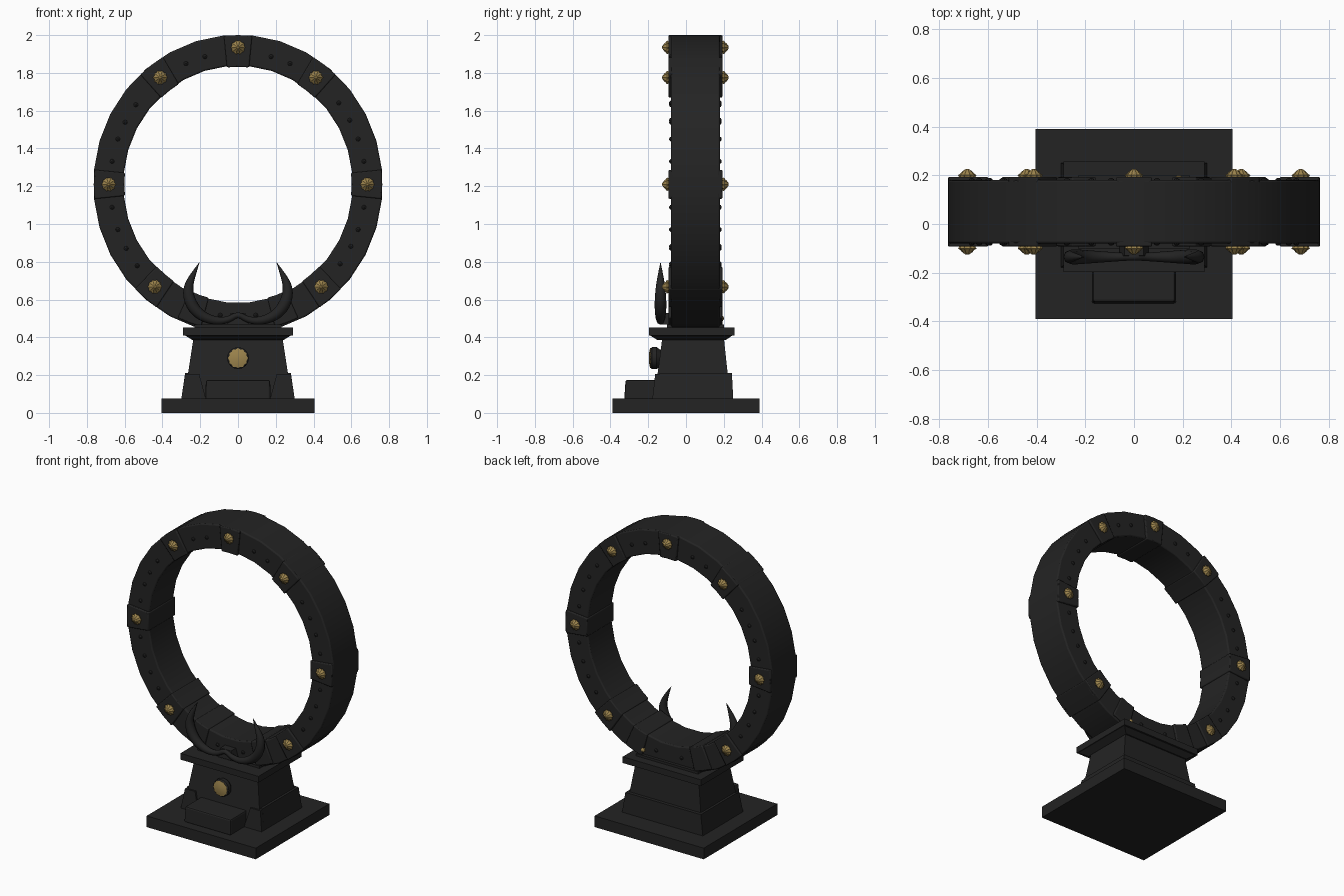
import bpy, bmesh
from math import sin, cos, pi, radians

cube = bpy.data.objects.get("Cube")
if cube:
    bpy.data.objects.remove(cube, do_unlink=True)


def make_material(name, rgb):
    m = bpy.data.materials.new(name)
    m.use_nodes = True
    m.diffuse_color = (*rgb, 1)
    m.node_tree.nodes["Principled BSDF"].inputs["Base Color"].default_value = (*rgb, 1)
    return m


BLACK = make_material("black iron", (0.017, 0.017, 0.017))
GOLD = make_material("old gold", (0.34, 0.235, 0.075))

RING_Z = 1.21          # ring centre height
SQUASH = 0.967         # ring is slightly narrower than tall
FRONT, BACK = -0.08, 0.18


def finish(name, bm, mat, smooth=None, bevel=0):
    bmesh.ops.recalc_face_normals(bm, faces=bm.faces)
    mesh = bpy.data.meshes.new(name)
    bm.to_mesh(mesh)
    bm.free()
    mesh.materials.append(mat)
    ob = bpy.data.objects.new(name, mesh)
    bpy.context.collection.objects.link(ob)
    if bevel:
        mod = ob.modifiers.new("Bevel", 'BEVEL')
        mod.width = bevel
        mod.segments = 2
    if smooth:
        bpy.ops.object.select_all(action='DESELECT')
        ob.select_set(True)
        bpy.context.view_layer.objects.active = ob
        bpy.ops.object.shade_smooth_by_angle(angle=radians(smooth))
    return ob


def ring_point(angle, r):
    return SQUASH * r * cos(angle), RING_Z + r * sin(angle)


def arc_band(name, start, end, steps, r0, r1, y0, y1, bevel=0):
    """Rectangular section swept along the ring; closes up on a full turn."""
    bm = bmesh.new()
    closed = abs(end - start) >= 360
    loops = []
    for i in range(steps if closed else steps + 1):
        a = radians(start + (end - start) * i / steps)
        loops.append([bm.verts.new((ring_point(a, r)[0], y, ring_point(a, r)[1]))
                      for r, y in ((r0, y0), (r1, y0), (r1, y1), (r0, y1))])
    pairs = list(zip(loops, loops[1:]))
    if closed:
        pairs.append((loops[-1], loops[0]))
    else:
        bm.faces.new(loops[0])
        bm.faces.new(loops[-1])
    for p, q in pairs:
        for k in range(4):
            n = (k + 1) % 4
            bm.faces.new((p[k], p[n], q[n], q[k]))
    return finish(name, bm, BLACK, 35, bevel)


def turned(name, x, y, z, side, profile, mat, segments=16, scallop=1.0):
    """Turned knob pointing along y (side -1 front, +1 back)."""
    bm = bmesh.new()
    loops = []
    for depth, r in profile:
        loops.append([bm.verts.new((
            x + r * (scallop if i % 2 else 1) * cos(2 * pi * i / segments),
            y + side * depth,
            z + r * (scallop if i % 2 else 1) * sin(2 * pi * i / segments)))
            for i in range(segments)])
    bm.faces.new(loops[0])
    bm.faces.new(loops[-1])
    for p, q in zip(loops, loops[1:]):
        for i in range(segments):
            j = (i + 1) % segments
            bm.faces.new((p[i], p[j], q[j], q[i]))
    return finish(name, bm, mat, 25)


def tapered_block(name, z0, z1, low, high, bevel=0):
    """Block between two rectangles given as (x0, x1, y0, y1)."""
    bm = bmesh.new()
    rects = []
    for z, (x0, x1, y0, y1) in ((z0, low), (z1, high)):
        rects.append([bm.verts.new(c) for c in
                      ((x0, y0, z), (x1, y0, z), (x1, y1, z), (x0, y1, z))])
    bm.faces.new(rects[0])
    bm.faces.new(rects[1])
    for k in range(4):
        n = (k + 1) % 4
        bm.faces.new((rects[0][k], rects[0][n], rects[1][n], rects[1][k]))
    return finish(name, bm, BLACK, None, bevel)


# Pedestal
slab = (-0.405, 0.405, -0.39, 0.39)
tapered_block("base_slab", 0, 0.075, slab, slab)
tapered_block("lower_molding", 0.075, 0.21, (-0.3, 0.3, -0.155, 0.25), (-0.28, 0.28, -0.14, 0.243))
tapered_block("column", 0.075, 0.4, (-0.285, 0.285, -0.168, 0.235), (-0.235, 0.235, -0.125, 0.2))
for side, label in ((1, "left"), (-1, "right")):
    xs = lambda a, b: sorted((side * a, side * b))
    tapered_block(label + "_corner_block", 0.075, 0.205,
                  (*xs(0.17, 0.3), -0.178, -0.1), (*xs(0.205, 0.28), -0.163, -0.1))
tapered_block("cap_underside", 0.385, 0.41, (-0.24, 0.24, -0.15, 0.21), (-0.28, 0.28, -0.19, 0.245))
cap = (-0.29, 0.29, -0.197, 0.257)
tapered_block("cap", 0.41, 0.452, cap, cap)
pad = (-0.23, 0.23, -0.1, 0.2)
tapered_block("ring_seat", 0.45, 0.468, pad, pad)
tapered_block("front_step", 0.07, 0.175, (-0.173, 0.173, -0.327, -0.14),
              (-0.17, 0.17, -0.32, -0.14), 0.01)

# Emblem on the pedestal front
turned("emblem_collar", 0, -0.13, 0.29, -1,
       [(0, 0.04), (0.025, 0.058), (0.05, 0.058), (0.058, 0.05)], BLACK)
turned("emblem_face", 0, -0.185, 0.29, -1,
       [(0, 0.052), (0.005, 0.053), (0.009, 0.036), (0.012, 0.01)], GOLD, 24, 0.9)

# Ring with its armour plates
half_step = 360 / 64
arc_band("ring", half_step, 360 + half_step, 32, 0.628, 0.792, FRONT, BACK, 0.008)
plate_angles = (90, 53, 127, 0, 180, -50, -130)
for a in plate_angles:
    arc_band("armour_plate", a - 5.6, a + 5.6, 2, 0.622, 0.79, FRONT - 0.013, BACK + 0.013, 0.006)
for a in (-70, -110):
    arc_band("lower_plate", a - 5, a + 5, 2, 0.622, 0.78, FRONT - 0.012, BACK + 0.012, 0.006)

# Gold studs and small rivets on both faces
stud_profile = [(-0.004, 0.031), (0.008, 0.038), (0.014, 0.028), (0.022, 0.022), (0.033, 0.006)]
rivet_profile = [(-0.003, 0.013), (0.004, 0.011), (0.009, 0.004)]
rivet_angles = [s + d for s in (0, 180) for d in (-37, -28, -20, -10, 10, 20, 29, 38)]
rivet_angles += [66, 75, 105, 114, -82, -98]
for side, y in ((-1, FRONT), (1, BACK)):
    for a in plate_angles:
        x, z = ring_point(radians(a), 0.725 if a == 90 else 0.708)
        turned("gold_stud", x, y + side * 0.013, z, side, stud_profile, GOLD, 20, 0.85)
    for a in rivet_angles:
        x, z = ring_point(radians(a), 0.7)
        turned("rivet", x, y, z, side, rivet_profile, BLACK, 8)
x, z = ring_point(radians(-75), 0.735)
turned("small_gold_stud", x, BACK + 0.01, z, 1,
       [(-0.003, 0.014), (0.005, 0.014), (0.01, 0.005)], GOLD, 10)

# Pair of curled horns in front of the ring: (x, z, radius)
half = [(0.05, 0.492, 0.017), (0.12, 0.485, 0.022), (0.2, 0.515, 0.028),
        (0.25, 0.575, 0.032), (0.268, 0.65, 0.027), (0.245, 0.72, 0.017),
        (0.205, 0.795, 0.001)]
path = [(-px, pz, r) for px, pz, r in reversed(half)] + [(0, 0.525, 0.014)] + half
curve = bpy.data.curves.new("horns", 'CURVE')
curve.dimensions = '3D'
curve.bevel_depth = 1.0
curve.bevel_resolution = 2
curve.resolution_u = 4
curve.use_fill_caps = True
spline = curve.splines.new('NURBS')
spline.points.add(len(path) - 1)
for p, (px, pz, r) in zip(spline.points, path):
    p.co = (px, -0.135, pz, 1)
    p.radius = r
spline.order_u = 3
spline.use_endpoint_u = True
curve.materials.append(BLACK)
horns = bpy.data.objects.new("horns", curve)
bpy.context.collection.objects.link(horns)
bpy.ops.object.select_all(action='DESELECT')
horns.select_set(True)
bpy.context.view_layer.objects.active = horns
bpy.ops.object.convert(target='MESH')
bpy.ops.object.shade_smooth_by_angle(angle=radians(50))

# Bracket joining the horns to the ring
tapered_block("horn_bracket", 0.468, 0.53, (-0.06, 0.06, -0.135, -0.07), (-0.04, 0.04, -0.13, -0.07))
